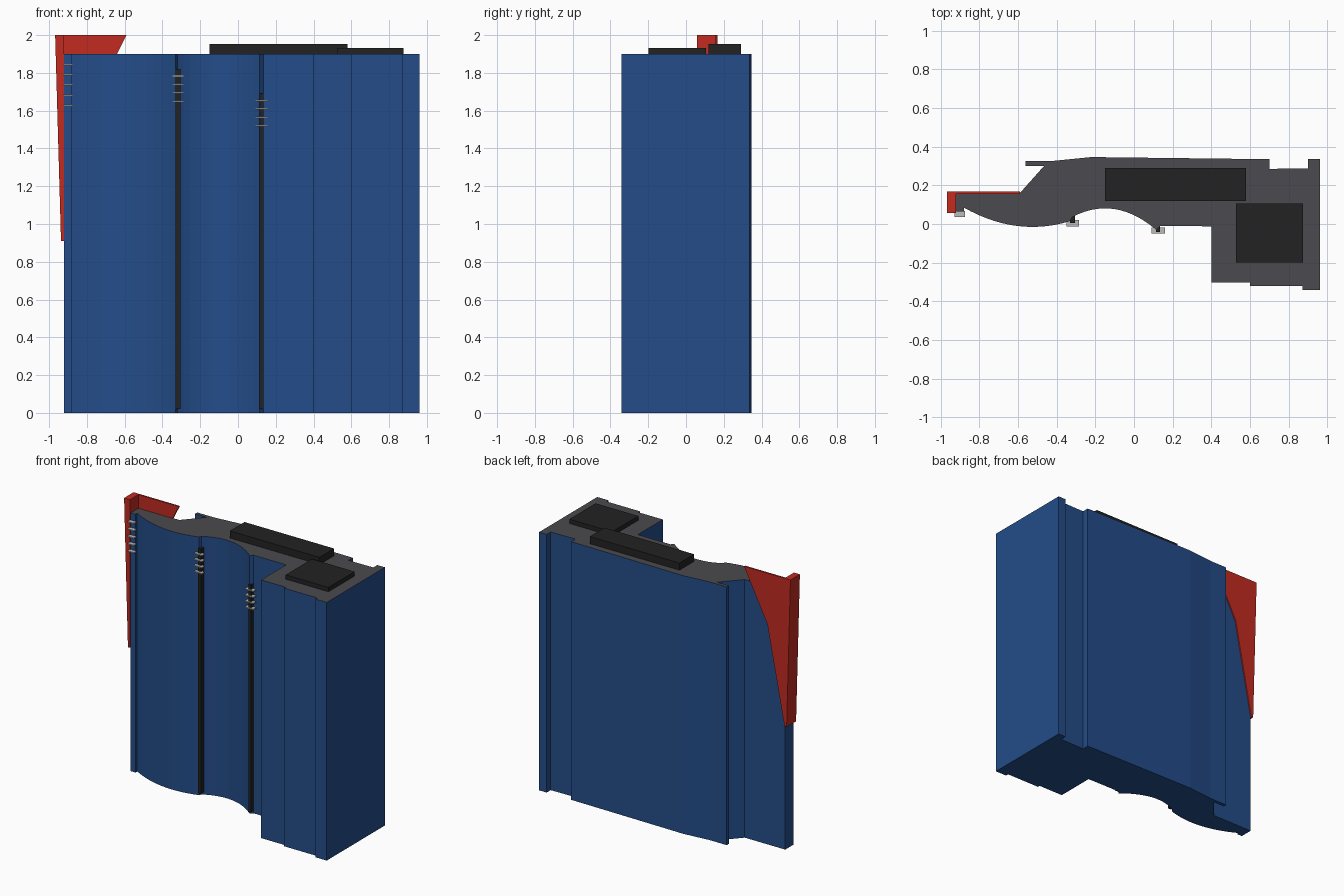
import bpy, bmesh
from mathutils import Vector

if "Cube" in bpy.data.objects:
    bpy.data.objects.remove(bpy.data.objects["Cube"])


def material(name, rgb):
    m = bpy.data.materials.new(name)
    m.diffuse_color = (*rgb, 1)
    m.use_nodes = True
    m.node_tree.nodes["Principled BSDF"].inputs["Base Color"].default_value = m.diffuse_color
    return m


BLUE = material("blue_glass", (0.017, 0.073, 0.25))
ROOF = material("roof_grey", (0.07, 0.068, 0.077))
RED = material("red_panel", (0.54, 0.024, 0.015))
BLACK = material("black", (0.016, 0.016, 0.016))
SILVER = material("light_grey", (0.5, 0.5, 0.49))


def prism(name, pts, lo, hi, mat, axis="z"):
    """Extrude a 2D outline: (x, y) along z, or (x, z) along y."""
    def place(p, d):
        return (p[0], p[1], d) if axis == "z" else (p[0], d, p[1])
    bm = bmesh.new()
    face = bm.faces.new([bm.verts.new(place(p, lo)) for p in pts])
    ext = bmesh.ops.extrude_face_region(bm, geom=[face])
    offset = Vector(place((0, 0), hi - lo))
    bmesh.ops.translate(bm, vec=offset,
                        verts=[v for v in ext["geom"] if isinstance(v, bmesh.types.BMVert)])
    bmesh.ops.recalc_face_normals(bm, faces=bm.faces)
    mesh = bpy.data.meshes.new(name)
    bm.to_mesh(mesh)
    bm.free()
    mesh.materials.append(mat)
    ob = bpy.data.objects.new(name, mesh)
    bpy.context.collection.objects.link(ob)
    return ob


def box(name, x0, x1, y0, y1, z0, z1, mat):
    return prism(name, [(x0, y0), (x1, y0), (x1, y1), (x0, y1)], z0, z1, mat)


def bow(p, q, sag, n=14):
    """Curved wall between two points, bulging by sag in y."""
    out = []
    for i in range(n + 1):
        t = i / n
        out.append((p[0] + (q[0] - p[0]) * t,
                    p[1] + (q[1] - p[1]) * t + sag * 4 * t * (1 - t)))
    return out


# Tower body: wavy front, stepped right wing, thin flange at the back
outline = [(-0.92, 0.16), (-0.92, 0.065), (-0.88, 0.065)]
outline += bow((-0.88, 0.085), (-0.33, 0.015), -0.06)
outline += bow((-0.32, 0.035), (0.115, -0.03), 0.075)
outline += [(0.135, -0.01), (0.40, -0.012), (0.40, -0.302), (0.60, -0.302), (0.60, -0.32),
            (0.87, -0.32), (0.87, -0.342), (0.962, -0.342), (0.962, 0.335),
            (0.90, 0.335), (0.90, 0.288), (0.70, 0.285), (0.70, 0.335),
            (-0.22, 0.346), (-0.42, 0.326), (-0.56, 0.326), (-0.56, 0.30),
            (-0.465, 0.30), (-0.59, 0.16)]
body = prism("tower_body", outline, 0, 1.9, BLUE)
body.data.materials.append(ROOF)
for f in body.data.polygons:
    if f.normal.z > 0.9:
        f.material_index = 1

# Roof plant boxes
box("roof_box_long", -0.15, 0.58, 0.12, 0.29, 1.9, 1.953, BLACK)
box("roof_box_square", 0.527, 0.875, -0.198, 0.107, 1.9, 1.932, BLACK)

# Red corner panel: tapering side slab and kinked back plate
prism("red_side_slab", [(-0.92, 0.91), (-0.92, 2.0), (-0.968, 2.0), (-0.937, 0.91)],
      0.058, 0.168, RED, "y")
prism("red_back_plate", [(-0.92, 0.91), (-0.78, 1.625), (-0.59, 2.0), (-0.92, 2.0)],
      0.155, 0.168, RED, "y")

# Black vertical fins on the front
box("fin_left", -0.33, -0.305, 0.005, 0.045, 0.02, 1.82, BLACK)
box("fin_right", 0.113, 0.135, -0.042, -0.01, 0.02, 1.69, BLACK)

# Stacks of thin light-grey rungs near the top
stacks = [("left", -0.927, -0.873, 0.036, 0.066, 1.628, 0.054, 5),
          ("middle", -0.35, -0.285, -0.012, 0.02, 1.65, 0.0445, 4),
          ("right", 0.09, 0.16, -0.05, -0.018, 1.52, 0.0445, 4)]
for name, x0, x1, y0, y1, z, step, count in stacks:
    for i in range(count):
        c = z + i * step
        box(f"rung_{name}_{i + 1}", x0, x1, y0, y1, c - 0.004, c + 0.004, SILVER)
